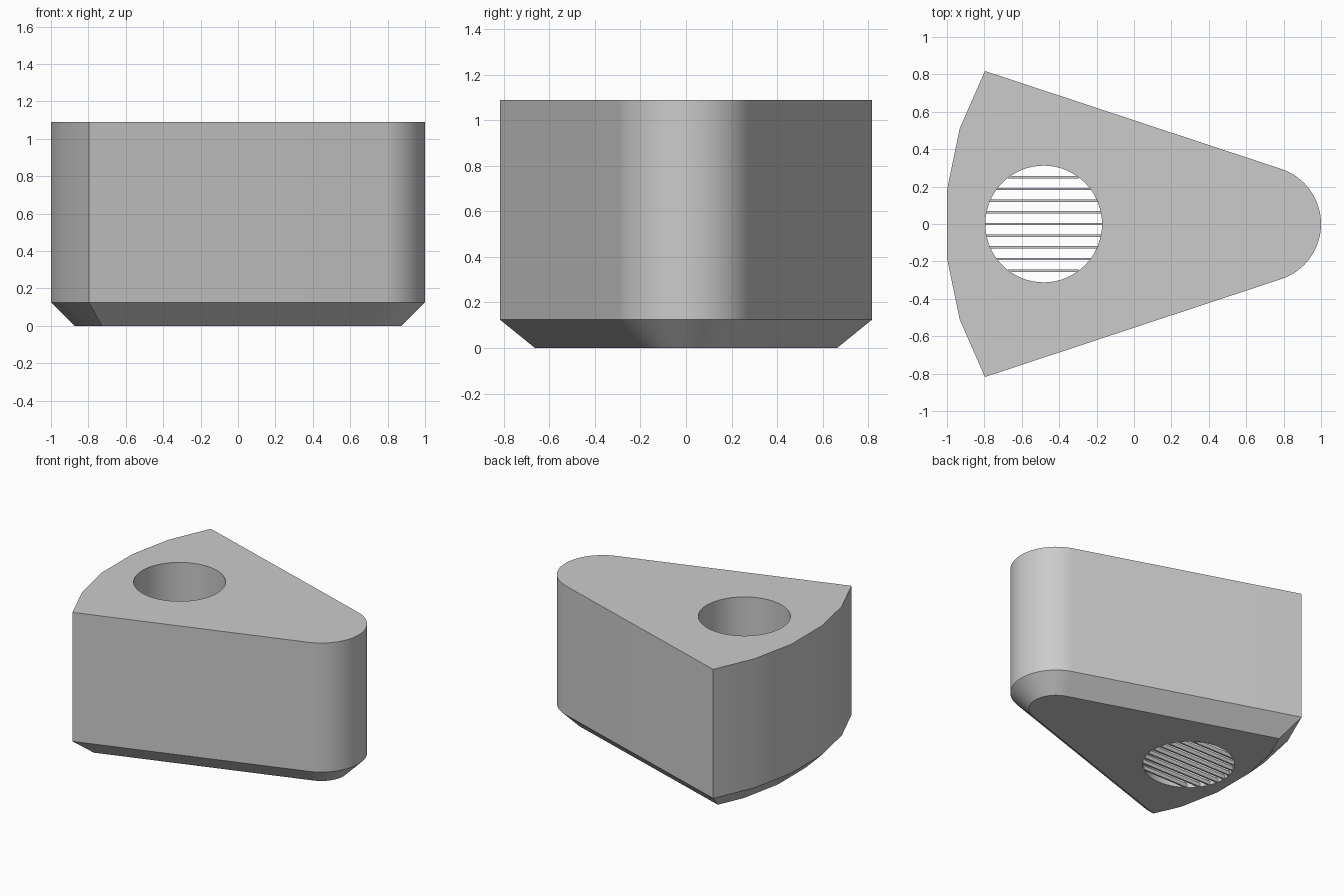
import bpy, bmesh, math
from mathutils import Vector

if "Cube" in bpy.data.objects:
    bpy.data.objects.remove(bpy.data.objects["Cube"])

HEIGHT, CHAMFER = 1.09, 0.125
NOSE_R = 0.31
HOLE_X, HOLE_R = -0.483, 0.312


def shade(obj):
    bpy.ops.object.select_all(action='DESELECT')
    obj.select_set(True)
    bpy.context.view_layer.objects.active = obj
    bpy.ops.object.shade_smooth_by_angle(angle=math.radians(30))


def inset(points, d):
    """Move every edge of a counter-clockwise outline inward by d."""
    result = []
    for i, p in enumerate(points):
        a = (p - points[i - 1]).normalized()
        b = (points[(i + 1) % len(points)] - p).normalized()
        n1, n2 = Vector((a.y, -a.x)), Vector((b.y, -b.x))
        result.append(p - (n1 + n2) * d / (1 + n1.dot(n2)))
    return result


# Wedge outline: rounded nose at +x, faceted bowed back at -x
nose_angle = math.acos(0.314)
steps = 32
outline = [Vector((1 - NOSE_R + NOSE_R * math.cos(a), NOSE_R * math.sin(a)))
           for a in (-nose_angle + 2 * nose_angle * i / steps for i in range(steps + 1))]
back = [Vector((-0.797, 0.818)), Vector((-0.932, 0.51)), Vector((-1.0, 0.18))]
outline += back + [Vector((p.x, -p.y)) for p in reversed(back)]

# Body: straight walls above a chamfered foot
bm = bmesh.new()
rings = [[bm.verts.new((p.x, p.y, z)) for p in pts] for pts, z in
         ((inset(outline, CHAMFER), 0), (outline, CHAMFER), (outline, HEIGHT))]
n = len(outline)
for low, high in zip(rings, rings[1:]):
    for i in range(n):
        j = (i + 1) % n
        bm.faces.new((low[i], low[j], high[j], high[i]))
bm.faces.new(list(reversed(rings[0])))
bm.faces.new(rings[-1])
mesh = bpy.data.meshes.new("wedge_body")
bm.to_mesh(mesh)
bm.free()
body = bpy.data.objects.new("wedge_body", mesh)
bpy.context.collection.objects.link(body)

# Round through-hole
bpy.ops.mesh.primitive_cylinder_add(vertices=64, radius=HOLE_R, depth=3,
                                    location=(HOLE_X, 0, 0.5))
cutter = bpy.context.object
cutter.name = "hole_cutter"
cutter.hide_render = True
cut = body.modifiers.new("hole", 'BOOLEAN')
cut.operation = 'DIFFERENCE'
cut.solver = 'EXACT'
cut.object = cutter
bpy.context.view_layer.objects.active = body
bpy.ops.object.modifier_apply(modifier=cut.name)
bpy.data.objects.remove(cutter)
shade(body)

# Grille of thin bars across the bottom of the hole
BAR_W, BAR_H, PITCH = 0.0125, 0.03, 0.0625
for i in range(-4, 5):
    y = i * PITCH
    length = 2 * math.sqrt(HOLE_R ** 2 - y ** 2) + 0.006
    bpy.ops.mesh.primitive_cube_add(size=1, location=(HOLE_X, y, BAR_H / 2))
    bar = bpy.context.object
    bar.name = f"grille_bar_{i + 5}"
    bar.scale = (length, BAR_W, BAR_H)
